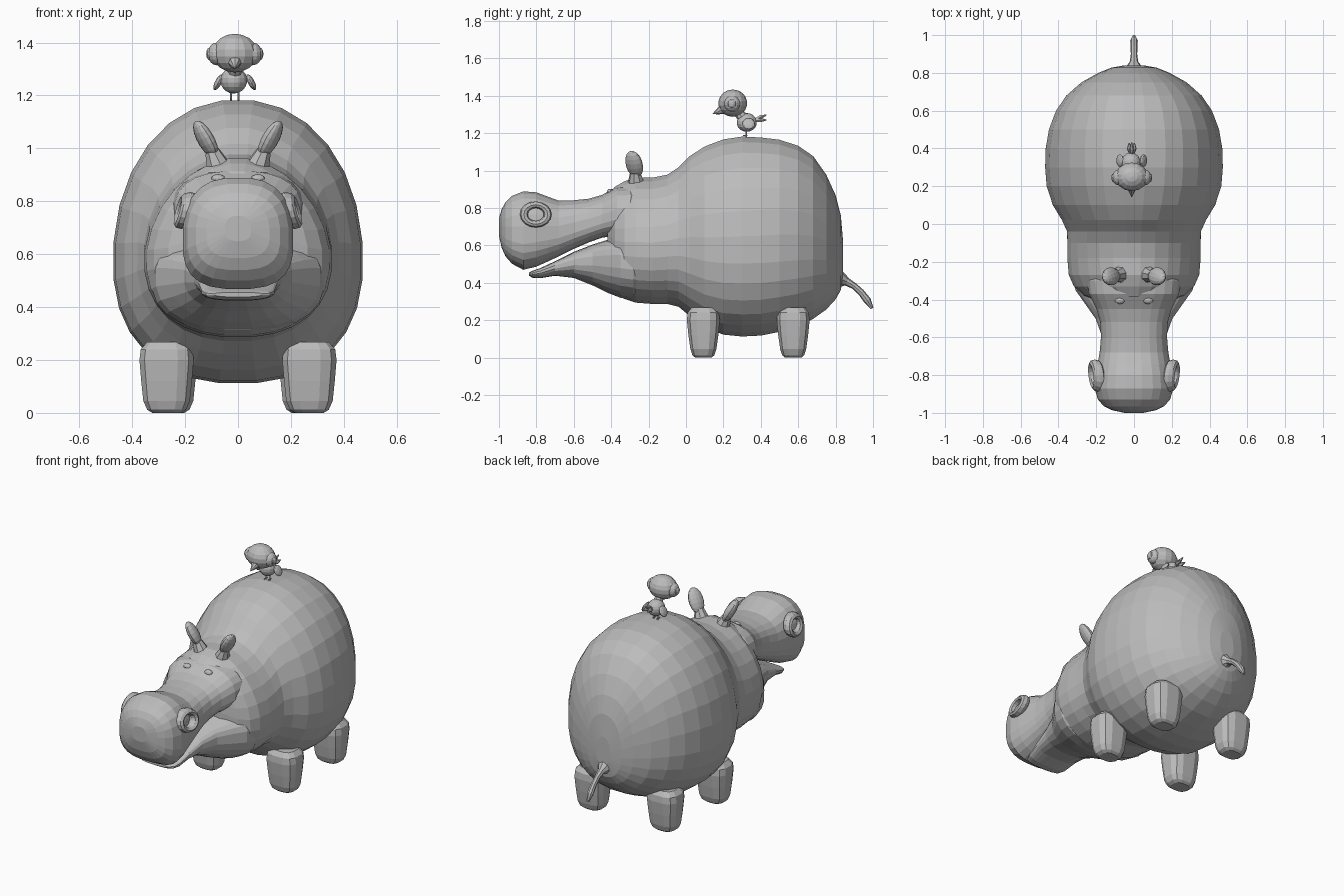
import bpy, bmesh, math
from mathutils import Vector, Matrix

if "Cube" in bpy.data.objects:
    bpy.data.objects.remove(bpy.data.objects["Cube"], do_unlink=True)

clay = bpy.data.materials.new("clay grey")
clay.use_nodes = True
GREY = (0.5, 0.5, 0.5, 1)
clay.diffuse_color = GREY
clay.node_tree.nodes["Principled BSDF"].inputs["Base Color"].default_value = GREY


def finish(name, bm):
    bmesh.ops.recalc_face_normals(bm, faces=bm.faces)
    mesh = bpy.data.meshes.new(name)
    bm.to_mesh(mesh)
    bm.free()
    mesh.materials.append(clay)
    obj = bpy.data.objects.new(name, mesh)
    bpy.context.collection.objects.link(obj)
    return obj


def bridge(bm, a, b):
    for i in range(len(a)):
        j = (i + 1) % len(a)
        bm.faces.new((a[i], a[j], b[j], b[i]))


def skin(name, bm, rings):
    for a, b in zip(rings, rings[1:]):
        bridge(bm, a, b)
    bm.faces.new(rings[0])
    bm.faces.new(rings[-1])
    return finish(name, bm)


def power(v, e):
    return math.copysign(abs(v) ** (2 / e), v)


def loft(name, rows, sides, under, over, mid=0.5, upright=False, x=0):
    """Rows are (station, low, high, half width); stations run along y, or z if upright.
    under and over set how square the lower and upper halves are; over runs first to last."""
    bm = bmesh.new()
    rings = []
    for n, (s, low, high, w) in enumerate(rows):
        m = low + (high - low) * mid
        upper = over[0] + (over[1] - over[0]) * min(1, 1.5 * n / len(rows))
        ring = []
        for i in range(sides):
            a = 2 * math.pi * (i + 0.5) / sides
            e = upper if math.sin(a) > 0 else under
            u, v = x + w * power(math.cos(a), e), power(math.sin(a), e)
            v = m + v * ((high - m) if v > 0 else (m - low))
            ring.append(bm.verts.new((u, v, s) if upright else (u, s, v)))
        rings.append(ring)
    return skin(name, bm, rings)


def ball(name, loc, size, tilt=(0, 0, 0), seg=14):
    bm = bmesh.new()
    bmesh.ops.create_uvsphere(bm, u_segments=seg, v_segments=seg * 2 // 3, radius=1)
    turn = Matrix.Identity(3)
    for angle, axis in zip(tilt, "XYZ"):
        turn = Matrix.Rotation(math.radians(angle), 3, axis) @ turn
    for v in bm.verts:
        v.co = turn @ (v.co * Vector(size)) + Vector(loc)
    return finish(name, bm)


def tube(name, points, radii, sides=8):
    bm = bmesh.new()
    points = [Vector(p) for p in points]
    angles = [2 * math.pi * k / sides for k in range(sides)]
    rings = []
    for i, p in enumerate(points):
        d = points[min(i + 1, len(points) - 1)] - points[max(i - 1, 0)]
        q = d.to_track_quat("Z", "Y")
        rings.append([bm.verts.new(p + q @ (radii[i] * Vector((math.cos(a), math.sin(a), 0))))
                      for a in angles])
    return skin(name, bm, rings)


# Barrel body with neck and back of head
loft("body", [
    (-.42, .48, .86, .16), (-.38, .36, .915, .265), (-.33, .312, .945, .32), (-.27, .292, .965, .347),
    (-.18, .285, .964, .355), (-.1, .285, .98, .355), (-.04, .27, 1.02, .356),
    (.02, .22, 1.08, .383), (.1, .16, 1.132, .432), (.2, .12, 1.17, .465), (.3, .11, 1.185, .473),
    (.4, .115, 1.18, .47), (.5, .135, 1.168, .453), (.6, .165, 1.135, .415), (.68, .205, 1.08, .36),
    (.75, .255, .98, .28), (.8, .31, .87, .19), (.828, .36, .76, .12),
    (.84, .44, .62, .05)], 28, 2.3, (1.75, 2.2), .43)

# Muzzle and lower jaw with a narrow open mouth between
loft("muzzle", [
    (-.2, .68, .9, .2), (-.3, .655, .92, .25), (-.37, .652, .915, .24), (-.45, .64, .87, .2),
    (-.52, .615, .85, .18), (-.6, .58, .842, .176), (-.68, .54, .84, .183), (-.74, .512, .862, .194),
    (-.8, .485, .885, .205), (-.87, .468, .89, .21), (-.93, .5, .866, .192), (-.965, .54, .832, .16),
    (-.985, .585, .795, .12), (-1, .65, .745, .05)], 24, 2.8, (2.4, 2.6), .43)
loft("lower_jaw", [
    (-.2, .34, .6, .3), (-.28, .305, .64, .328), (-.35, .318, .645, .312), (-.42, .345, .63, .262),
    (-.5, .385, .605, .205), (-.6, .425, .565, .168), (-.7, .437, .515, .15), (-.78, .424, .478, .138),
    (-.82, .426, .464, .122), (-.84, .438, .455, .09)], 24, 2.4, (3, 3.2), .6)

# Tail
tube("tail", [(0, .8, .42), (0, .838, .415), (0, .86, .405), (0, .9, .382), (0, .935, .35),
              (0, .97, .305), (0, .995, .262)], [.07, .038, .022, .017, .018, .02, .008])

for side, s in (("left", 1), ("right", -1)):
    # Stubby legs
    for place, y, x in (("front", .093, .27), ("rear", .573, .257)):
        loft(f"{place}_leg_{side}", [
            (0, y - .045, y + .045, .055), (.012, y - .06, y + .06, .075),
            (.045, y - .071, y + .071, .09), (.12, y - .082, y + .082, .098),
            (.2, y - .09, y + .09, .105), (.24, y - .086, y + .086, .1),
            (.268, y - .065, y + .065, .075)], 12, 3, (3, 3), .5, True, s * x)
    # Ears on short stems
    ball(f"ear_{side}", (s * .122, -.277, 1.034), (.03, .048, .08), (0, s * 30, s * -22))
    tube(f"ear_stem_{side}", [(s * .07, -.265, .92), (s * .098, -.272, .99)], [.05, .028])
    # Eyes
    ball(f"eye_{side}", (s * .075, -.405, .884), (.028, .019, .018), (25, 0, 0), 10)
    # Nostril rims leaning with the muzzle
    bm = bmesh.new()
    rings = []
    for i in range(16):
        a = 2 * math.pi * i / 16
        ring = []
        for k in range(8):
            b = 2 * math.pi * k / 8
            r = 1 + .34 * math.cos(b)
            dy, dz = .064 * r * math.cos(a), .052 * r * math.sin(a)
            dx = .198 + .03 * math.sin(b) - .25 * dz + .12 * dy
            ring.append(bm.verts.new((s * dx, dy - .803, dz + .765)))
        rings.append(ring)
    for i in range(16):
        bridge(bm, rings[i - 1], rings[i])
    finish(f"nostril_{side}", bm)

# Little bird on the back
CX = -.012
ball("bird_head", (CX, .25, 1.36), (.088, .077, .073))
ball("bird_body", (CX - .004, .325, 1.257), (.052, .054, .05))
tube("bird_neck", [(CX, .28, 1.31), (CX, .31, 1.275)], [.025, .03])
tube("bird_beak", [(CX, .2, 1.33), (CX, .17, 1.314), (CX, .143, 1.303)], [.03, .015, .002])
for side, s in (("left", 1), ("right", -1)):
    ball(f"bird_eye_{side}", (CX + s * .068, .247, 1.357), (.036, .043, .043))
    ball(f"bird_pupil_{side}", (CX + s * .095, .245, 1.357), (.014, .024, .024), seg=10)
    ball(f"bird_wing_{side}", (CX + s * .062, .335, 1.25), (.013, .034, .034), (35, s * -28, 0), 10)
    tube(f"bird_leg_{side}", [(CX + s * .014, .322, 1.225), (CX + s * .014, .322, 1.175)], [.004, .004], 6)
    tube(f"bird_foot_{side}", [(CX + s * .014, .33, 1.187), (CX + s * .014, .305, 1.187)], [.004, .003], 6)
for i, (dx, dz) in enumerate(((0, .035), (-.014, .008), (.014, .008))):
    tube(f"bird_tail_feather_{i + 1}", [(CX, .36, 1.265), (CX + dx, .4, 1.265 + dz * .6),
                                       (CX + dx, .43, 1.262 + dz)], [.008, .012, .003], 6)
